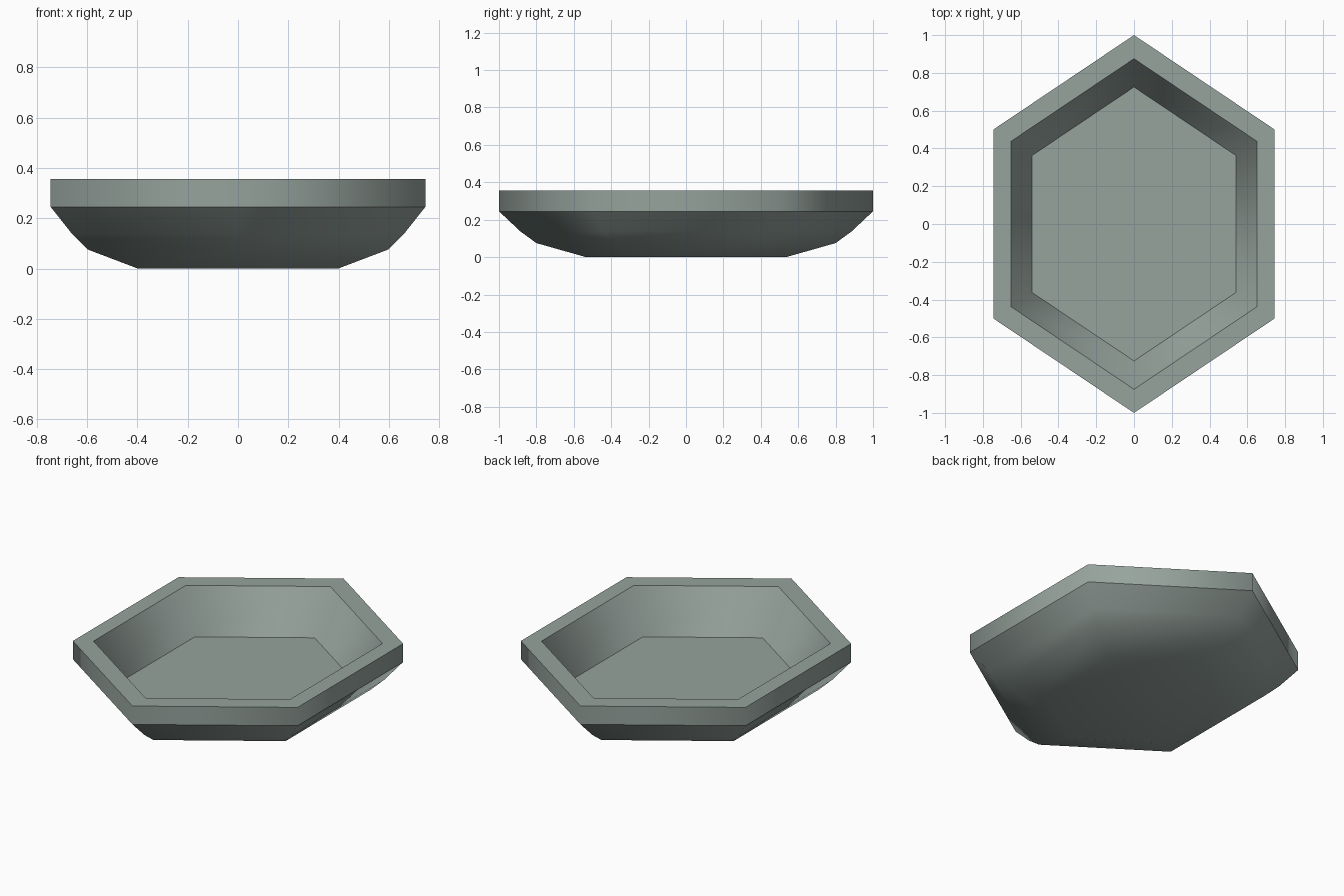
import bpy
import bmesh
from math import cos, sin, pi

cube = bpy.data.objects.get("Cube")
if cube:
    bpy.data.objects.remove(cube, do_unlink=True)

SIDES = 6
X_SCALE = 0.86  # the hexagon is narrower across x

# Dish profile from underside to inner floor: (radius, height, crisp edge)
PROFILE = [
    (0.535, 0.0, False),
    (0.80, 0.075, False),
    (0.885, 0.137, False),
    (1.0, 0.245, True),
    (1.0, 0.355, True),
    (0.875, 0.355, True),
    (0.725, 0.105, True),
]


def make_material(name, color):
    mat = bpy.data.materials.new(name)
    mat.use_nodes = True
    mat.diffuse_color = color
    mat.node_tree.nodes["Principled BSDF"].inputs["Base Color"].default_value = color
    return mat


def hex_ring(bm, radius, z):
    angles = [pi / 2 + 2 * pi * i / SIDES for i in range(SIDES)]
    return [bm.verts.new((radius * X_SCALE * cos(a), radius * sin(a), z)) for a in angles]


# Sweep the profile around the hexagon and close the underside and floor
bm = bmesh.new()
rings = [hex_ring(bm, r, z) for r, z, _ in PROFILE]
for low, high in zip(rings, rings[1:]):
    for i in range(SIDES):
        j = (i + 1) % SIDES
        bm.faces.new((low[i], low[j], high[j], high[i]))
bm.faces.new(rings[0][::-1])
bm.faces.new(rings[-1])
bmesh.ops.recalc_face_normals(bm, faces=bm.faces)

# Smooth around the corners, crisp along the rim and floor outlines
for face in bm.faces:
    face.smooth = True
for ring, (_, _, crisp) in zip(rings, PROFILE):
    for i in range(SIDES):
        edge = bm.edges.get((ring[i], ring[(i + 1) % SIDES]))
        edge.smooth = not crisp

mesh = bpy.data.meshes.new("hexagonal_dish")
bm.to_mesh(mesh)
bm.free()
mesh.materials.append(make_material("grey_green", (0.305, 0.366, 0.337, 1.0)))
dish = bpy.data.objects.new("hexagonal_dish", mesh)
bpy.context.collection.objects.link(dish)
